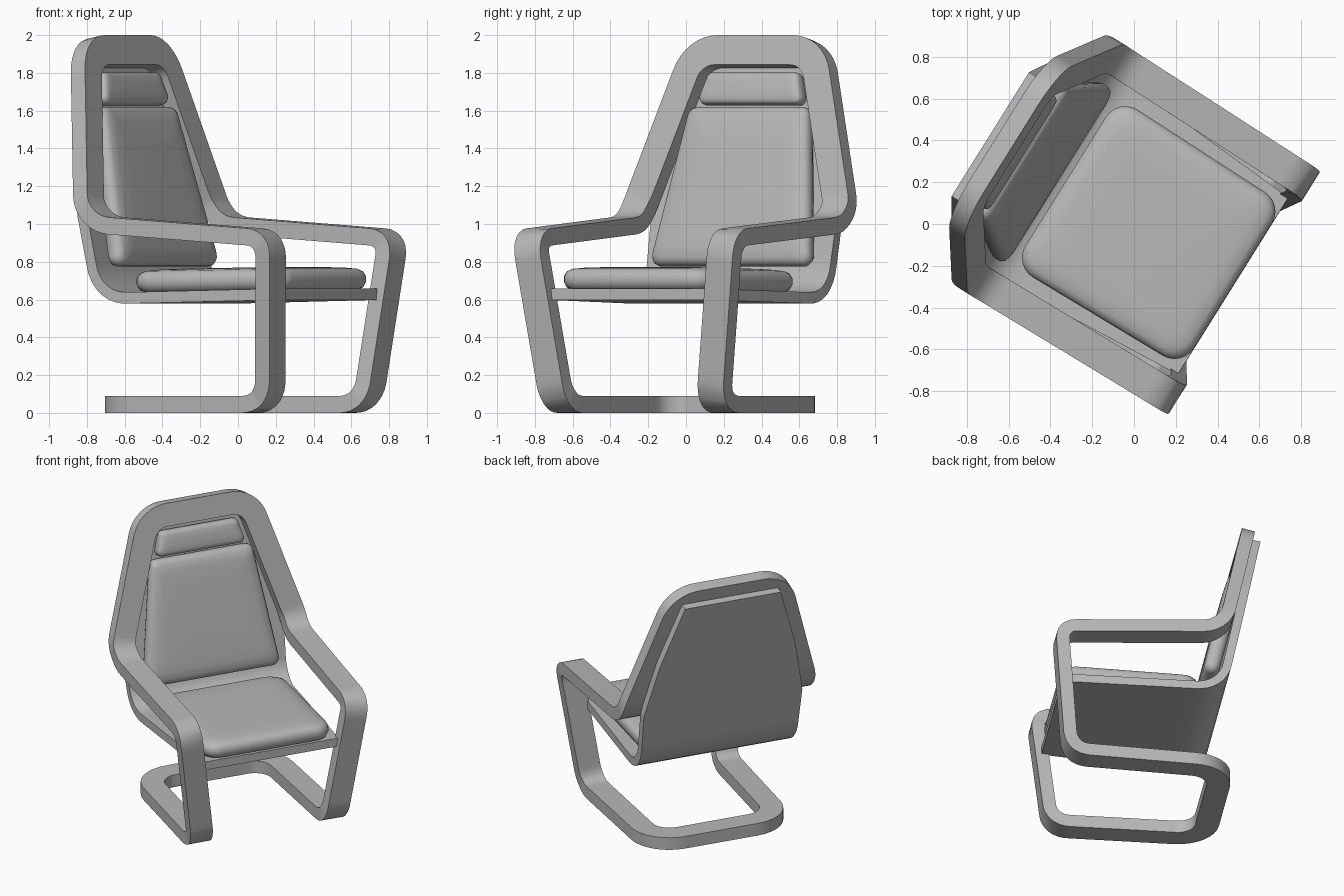
import bpy, bmesh, math
from mathutils import Vector

if "Cube" in bpy.data.objects:
    bpy.data.objects.remove(bpy.data.objects["Cube"])

TURN = math.radians(-32)      # the whole chair is turned about z
BAND, THICK = 0.16, 0.09      # frame band width and thickness

grey = bpy.data.materials.new("plain grey")
grey.use_nodes = True
grey.diffuse_color = (0.48, 0.48, 0.48, 1)
grey.node_tree.nodes["Principled BSDF"].inputs["Base Color"].default_value = grey.diffuse_color


def fillet(points, radii, closed=False, steps=8):
    """Round the corners of a 2D path; also return the index of each corner."""
    pts = [Vector(p) for p in points]
    out, marks = [], []
    for i, p in enumerate(pts):
        if not closed and i in (0, len(pts) - 1):
            marks.append(len(out))
            out.append(p)
            continue
        a = (pts[i - 1] - p).normalized()
        b = (pts[(i + 1) % len(pts)] - p).normalized()
        half = a.angle(b) / 2
        d = radii[i] / math.tan(half)
        c = p + (a + b).normalized() * radii[i] / math.sin(half)
        start, sweep = p + a * d - c, (p + b * d - c).angle(p + a * d - c)
        turn = 1 if a.x * b.y - a.y * b.x < 0 else -1
        marks.append(len(out) + steps // 2)
        for k in range(steps + 1):
            t = turn * sweep * k / steps
            ct, st = math.cos(t), math.sin(t)
            out.append(c + Vector((start.x * ct - start.y * st, start.x * st + start.y * ct)))
    return out, marks


def lengths(path):
    total = [0.0]
    for a, b in zip(path, path[1:]):
        total.append(total[-1] + (b - a).length)
    return total


def resample(path, step=0.03):
    """Split the long segments of a closed path."""
    out = []
    for a, b in zip(path, path[1:] + path[:1]):
        n = max(1, math.ceil((b - a).length / step))
        out += [a.lerp(b, k / n) for k in range(n)]
    return out


def on_path(path, run, s):
    """Point on the path at arc length s, carried on straight past the ends."""
    i = 0
    while i < len(path) - 2 and run[i + 1] < s:
        i += 1
    return path[i].lerp(path[i + 1], (s - run[i]) / (run[i + 1] - run[i]))


def on_sheet(path, run, s, v, off):
    """Map sheet coordinates to 3D, pushed off the sheet along its normal."""
    p = on_path(path, run, s)
    t = (on_path(path, run, s + 0.01) - on_path(path, run, s - 0.01)).normalized()
    return Vector((p.x - t.y * off, v, p.y + t.x * off))


def loft(name, rings, loop=False, angle=35):
    """Skin a row of equal rings; close the row or cap its ends."""
    bm = bmesh.new()
    rows = [[bm.verts.new(co) for co in ring] for ring in rings]
    n = len(rows[0])
    for r, s in zip(rows, rows[1:] + (rows[:1] if loop else [])):
        for j in range(n):
            bm.faces.new((r[j], r[(j + 1) % n], s[(j + 1) % n], s[j]))
    if not loop:
        bm.faces.new(rows[0])
        bm.faces.new(rows[-1])
    bmesh.ops.recalc_face_normals(bm, faces=bm.faces)
    mesh = bpy.data.meshes.new(name)
    bm.to_mesh(mesh)
    bm.free()
    mesh.materials.append(grey)
    obj = bpy.data.objects.new(name, mesh)
    obj.rotation_euler.z = TURN
    bpy.context.collection.objects.link(obj)
    bpy.ops.object.select_all(action='DESELECT')
    obj.select_set(True)
    bpy.context.view_layer.objects.active = obj
    bpy.ops.object.shade_smooth_by_angle(angle=math.radians(angle))


def mirrored(half):
    return half + [(s, -v) for s, v in reversed(half)]


# Frame: one looped band bent along a side profile of back, arm, leg and base
side, marks = fillet([(-0.735, 1.99), (-0.52, 1.0), (0.587, 0.925), (0.505, 0.045), (-0.615, 0.045)],
                     [0, 0.2, 0.09, 0.13, 0])
run = lengths(side)
s_bend, s_arm, s_foot = (run[m] for m in marks[1:4])
half = [(BAND / 2, 0.37), (s_bend - 0.08, 0.625), (s_arm, 0.61), (s_foot, 0.49), (run[-1] - BAND / 2, 0.46)]
radii = [0.18, 0.35, 0.4, 0.4, 0.2]
outline = resample(fillet(mirrored(half), radii + radii[::-1], closed=True)[0])
rings = []
for i, p in enumerate(outline):
    t = (outline[(i + 1) % len(outline)] - outline[i - 1]).normalized()
    across = Vector((-t.y, t.x)) * BAND / 2
    rings.append([on_sheet(side, run, *(p + across * a), b * THICK / 2)
                  for a, b in ((-1, -1), (1, -1), (1, 1), (-1, 1))])
loft("frame_band", rings, loop=True)

# Shell: a bent sheet behind the back and under the seat
bent, marks = fillet([(-0.782, 1.885), (-0.52, 0.605), (0.56, 0.628)], [0, 0.2, 0], steps=12)
run = lengths(bent)
widths = [(0, 0.35), (0.45, 0.495), (0.85, 0.58), (run[marks[1]], 0.57), (run[-1], 0.5)]
rings = []
for k in range(61):
    s = run[-1] * k / 60
    for (s0, w0), (s1, w1) in zip(widths, widths[1:]):
        if s0 <= s <= s1 + 1e-6:
            w = w0 + (w1 - w0) * (s - s0) / (s1 - s0)
    rings.append([on_sheet(bent, run, s, a * w, b * 0.03)
                  for a, b in ((-1, -1), (1, -1), (1, 1), (-1, 1))])
loft("seat_shell", rings)


def cushion(name, start, end, w0, w1, thick, radius):
    """Plump pad on a straight line in the side plane, with half widths w0 to w1."""
    a, b = Vector((start[0], 0, start[1])), Vector((end[0], 0, end[1]))
    along, size = (b - a).normalized(), (b - a).length
    up = along.cross(Vector((0, 1, 0)))
    if up.x + up.z < 0:
        up.negate()
    shape, _ = fillet(mirrored([(0, w0), (size, w1)]), [radius] * 4, closed=True, steps=6)
    soft = min(1, size / 0.5)
    layers = [(0.04, 0), (0.012, 0.12), (0, 0.35), (0, 0.6), (0.012, 0.8), (0.035, 0.91), (0.09, 0.97), (0.18, 1)]
    rings = []
    for inset, h in layers:
        fs, fv = 1 - 2 * soft * inset / size, 1 - soft * inset / max(w0, w1)
        rings.append([a + along * (size / 2 + (p.x - size / 2) * fs)
                      + Vector((0, p.y * fv, 0)) + up * thick * h for p in shape])
    loft(name, rings, angle=50)


# Cushions
cushion("seat_cushion", (-0.385, 0.635), (0.56, 0.65), 0.475, 0.46, 0.125, 0.11)
cushion("back_cushion", (-0.51, 0.765), (-0.705, 1.605), 0.5, 0.37, 0.115, 0.05)
cushion("head_cushion", (-0.7, 1.62), (-0.74, 1.79), 0.33, 0.28, 0.09, 0.035)
